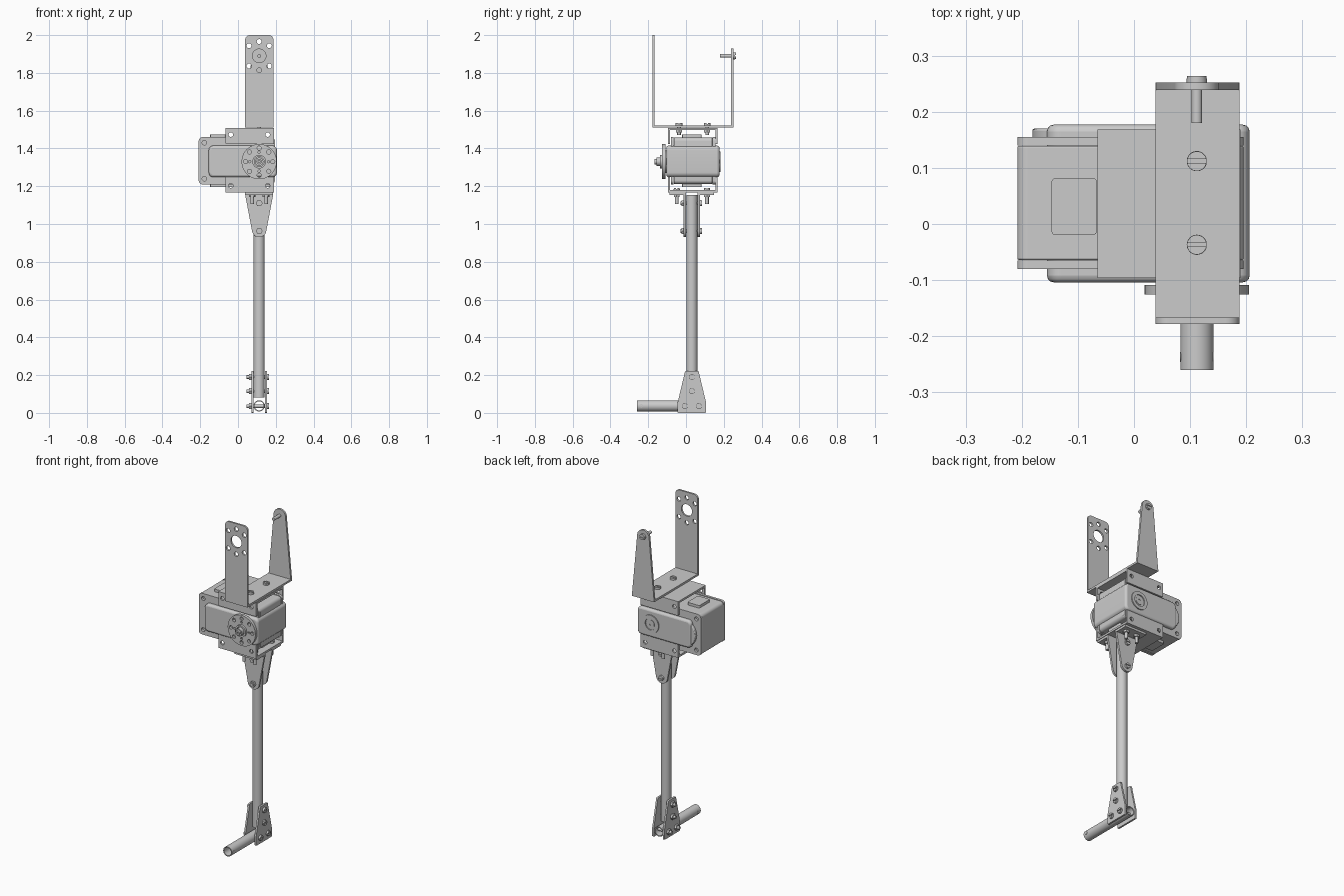
import bpy, bmesh
from math import sin, cos, pi, radians
from mathutils import Matrix

if "Cube" in bpy.data.objects:
    bpy.data.objects.remove(bpy.data.objects["Cube"])

CX, SZ, CY = 0.112, 1.33, 0.031     # leg axis x, servo axis z, leg axis y
AXES = {  # columns: local u, v, extrusion direction
    'X': Matrix(((0, 0, 1), (1, 0, 0), (0, 1, 0))),
    'Y': Matrix(((1, 0, 0), (0, 0, -1), (0, 1, 0))),
    'Z': Matrix.Identity(3)}


def circle(u, v, r, n=32, turn=0.0):
    return [(u + r * cos(2 * pi * i / n + turn), v + r * sin(2 * pi * i / n + turn)) for i in range(n)]


def hull(*discs):
    """Convex outline wrapped round discs (u, v, r); r = 0 gives a sharp corner."""
    pts = set()
    for u, v, r in discs:
        pts |= {(round(a, 5), round(b, 5)) for a, b in (circle(u, v, r) if r else [(u, v)])}

    def half(seq):
        out = []
        for p in seq:
            while len(out) > 1 and ((out[-1][0] - out[-2][0]) * (p[1] - out[-2][1])
                                    - (out[-1][1] - out[-2][1]) * (p[0] - out[-2][0])) <= 1e-9:
                out.pop()
            out.append(p)
        return out[:-1]
    pts = sorted(pts)
    return half(pts) + half(pts[::-1])


def rect(u0, u1, v0, v1, r=0.0):
    return hull(*[(u, v, r) for u in (u0 + r, u1 - r) for v in (v0 + r, v1 - r)])


def part(name, axis, a, b, outline, holes=(), bevel=0.0):
    """Extrude an outline with holes from a to b along a world axis."""
    cu = bpy.data.curves.new(name, 'CURVE')
    cu.dimensions, cu.fill_mode, cu.extrude = '2D', 'BOTH', abs(b - a) / 2
    for loop in [outline, *holes]:
        sp = cu.splines.new('POLY')
        sp.points.add(len(loop) - 1)
        for p, (u, v) in zip(sp.points, loop):
            p.co = (u, v, 0, 1)
        sp.use_cyclic_u = True
    tmp = bpy.data.objects.new(name + "_tmp", cu)
    bpy.context.collection.objects.link(tmp)
    dg = bpy.context.evaluated_depsgraph_get()
    me = bpy.data.meshes.new_from_object(tmp.evaluated_get(dg))
    bpy.data.objects.remove(tmp)
    bpy.data.curves.remove(cu)
    me.name = name
    bm = bmesh.new()
    bm.from_mesh(me)
    bmesh.ops.remove_doubles(bm, verts=bm.verts, dist=1e-5)
    if not holes:
        bmesh.ops.dissolve_limit(bm, angle_limit=0.01, verts=bm.verts, edges=bm.edges)
    m = AXES[axis].to_4x4()
    m.translation['XYZ'.index(axis)] = (a + b) / 2
    bm.transform(m)
    bmesh.ops.recalc_face_normals(bm, faces=bm.faces)
    bm.to_mesh(me)
    bm.free()
    ob = bpy.data.objects.new(name, me)
    bpy.context.collection.objects.link(ob)
    if bevel:
        mod = ob.modifiers.new("bevel", 'BEVEL')
        mod.width, mod.segments, mod.limit_method, mod.angle_limit = bevel, 3, 'ANGLE', radians(40)
    return ob


def screw(name, axis, u, v, tip, seat, r=0.018, nut=None):
    """Slotted screw: shaft from tip to seat, head beyond the seat, optional nut at nut."""
    d = 1 if seat > tip else -1
    part(name + "_shaft", axis, tip, seat, circle(u, v, 0.0095, 16))
    part(name + "_head", axis, seat, seat + d * 0.007, circle(u, v, r))
    c = circle(0, 0, r * 0.97)
    for s in (1, -1):
        half = [(u + p, v + q) for p, q in c if q * s > 0.0025]
        half.sort(key=lambda p: p[0])
        part(name + "_head_half", axis, seat + d * 0.007, seat + d * 0.012, half)
    if nut is not None:
        part(name + "_nut", axis, nut, nut - d * 0.012, circle(u, v, 0.018, 6))


# upper U bracket
part("upper_bracket_base", 'Z', 1.51, 1.522, rect(CX - .074, CX + .076, -.178, .252))
bolt_ring = [circle(CX + .076 * cos(radians(t)), 1.89 + .076 * sin(radians(t)), .013, 16)
             for t in (45, 90, 135, 225, 270, 315)]
part("upper_bracket_front_arm", 'Y', -.178, -.167,
     hull((CX - .074, 1.51, 0), (CX + .076, 1.51, 0), (CX - .049, 1.975, .025), (CX + .051, 1.975, .025)),
     [circle(CX, 1.89, .036)] + bolt_ring)
part("upper_bracket_rear_arm", 'Y', .239, .252,
     hull((CX - .074, 1.51, 0), (CX + .076, 1.51, 0), (CX, 1.89, .04)))
screw("pivot_screw", 'Y', CX, 1.89, .18, .252)
for y in (-.037, .112):
    screw("bracket_screw", 'Z', CX, y, 1.47, 1.522, nut=1.497)

# servo brackets: top and bottom channels
for label, s in (("top", 1), ("bottom", -1)):
    z = lambda h: SZ + .008 + s * h
    part(f"servo_bracket_{label}_plate", 'Z', z(.159), z(.171), rect(-.065, .19, -.096, .168))
    z0, z1 = sorted((z(.085), z(.171)))
    for y in (-.096, .157):
        part(f"servo_bracket_{label}_flange", 'Y', y, y + .011, rect(-.065, .19, z0, z1, .004),
             [circle(x, z(.135), .012, 16) for x in (-.038, .157)])

# servo body
part("servo_body", 'Y', -.064, .139, rect(-.208, .195, 1.212, 1.458, .02), bevel=.003)
for y in (-.08, .14):
    part("servo_end_plate", 'Y', y, y + .015, rect(-.208, .195, 1.21, 1.46, .02),
         [circle(-.178, z, .012, 16) for z in (1.24, 1.43)])
part("servo_gear_cover", 'Y', -.104, .177, rect(-.155, .206, 1.248, 1.415, .025), bevel=.012)
part("servo_connector", 'Z', 1.45, 1.474, rect(-.147, -.066, -.02, .082, .008))
part("servo_underside_clip", 'Z', 1.196, 1.215, rect(-.147, .17, -.02, .082, .008))
part("rear_gear_housing", 'Y', .15, .17, circle(-.1, SZ, .081, 48), bevel=.004)
part("rear_bearing_ring", 'Y', .17, .183, circle(CX, SZ, .055), [circle(CX, SZ, .035)])
part("rear_bearing_hub", 'Y', .17, .18, circle(CX, SZ, .024), [circle(CX, SZ, .009, 16)])

# servo horn
horn_holes = [circle(CX + r * cos(k * pi / n * 2), SZ + r * sin(k * pi / n * 2), hr, 12)
              for r, hr, n in ((.072, .011, 8), (.05, .006, 4)) for k in range(n)]
part("servo_horn", 'Y', -.126, -.109, circle(CX, SZ, .093, 64), horn_holes)
part("horn_spindle", 'Y', -.112, -.1, circle(CX, SZ, .06))
part("horn_collar", 'Y', -.138, -.12, circle(CX, SZ, .036), [circle(CX, SZ, .026)])
part("horn_hub", 'Y', -.155, -.11, circle(CX, SZ, .022))
part("horn_screw", 'Y', -.167, -.11, circle(CX, SZ, .014, 24), [circle(CX, SZ, .006, 6)])

# tube connectors under the servo
for s in (-1, 1):
    inner, outer = CY + s * .031, CY + s * .043
    part("knee_connector_plate", 'Y', min(inner, outer), max(inner, outer),
         hull((CX - .074, 1.155, 0), (CX + .074, 1.155, 0), (CX, .968, .038)))
    y0, y1 = sorted((inner, CY + s * .118))
    part("knee_connector_flange", 'Z', 1.154, 1.167, rect(CX - .074, CX + .074, y0, y1))
    for x in (CX - .037, CX + .037):
        screw("flange_screw", 'Z', x, CY + s * .08, 1.105, 1.179, .016, nut=1.154)
for z in (1.11, .963):
    screw("knee_screw", 'Y', CX, z, -.03, CY + .043, .016, nut=CY - .043)

# leg and foot tubes
part("leg_tube", 'Z', .082, 1.154, circle(CX, CY, .0295), [circle(CX, CY, .024)])
part("foot_tube", 'Y', -.26, .1, circle(CX, .037, .0295), [circle(CX, .037, .024)])
for s in (-1, 1):
    part("foot_tube_side_hole", 'X', CX + s * .0285, CX + s * .030,
         circle(-.237, .037, .009, 16), [circle(-.237, .037, .006, 16)])

# ankle plates
for s in (-1, 1):
    a, b = sorted((CX + s * .03, CX + s * .041))
    part("ankle_plate", 'X', a, b,
         hull((CY - .07, .005, .005), (CY + .07, .005, .005), (CY - .07, .055, .005),
              (CY + .07, .055, .005), (CY - .03, .215, .007), (CY + .03, .215, .007)))
for y, z in ((CY, .19), (CY, .115), (CY - .037, .036), (CY + .037, .036)):
    screw("ankle_screw", 'X', y, z, CX - .066, CX + .041, .016, nut=CX - .041)

# smooth round walls, keep edges sharp
bpy.ops.object.select_all(action='SELECT')
bpy.context.view_layer.objects.active = bpy.context.collection.objects[0]
bpy.ops.object.shade_smooth_by_angle(angle=radians(30))
